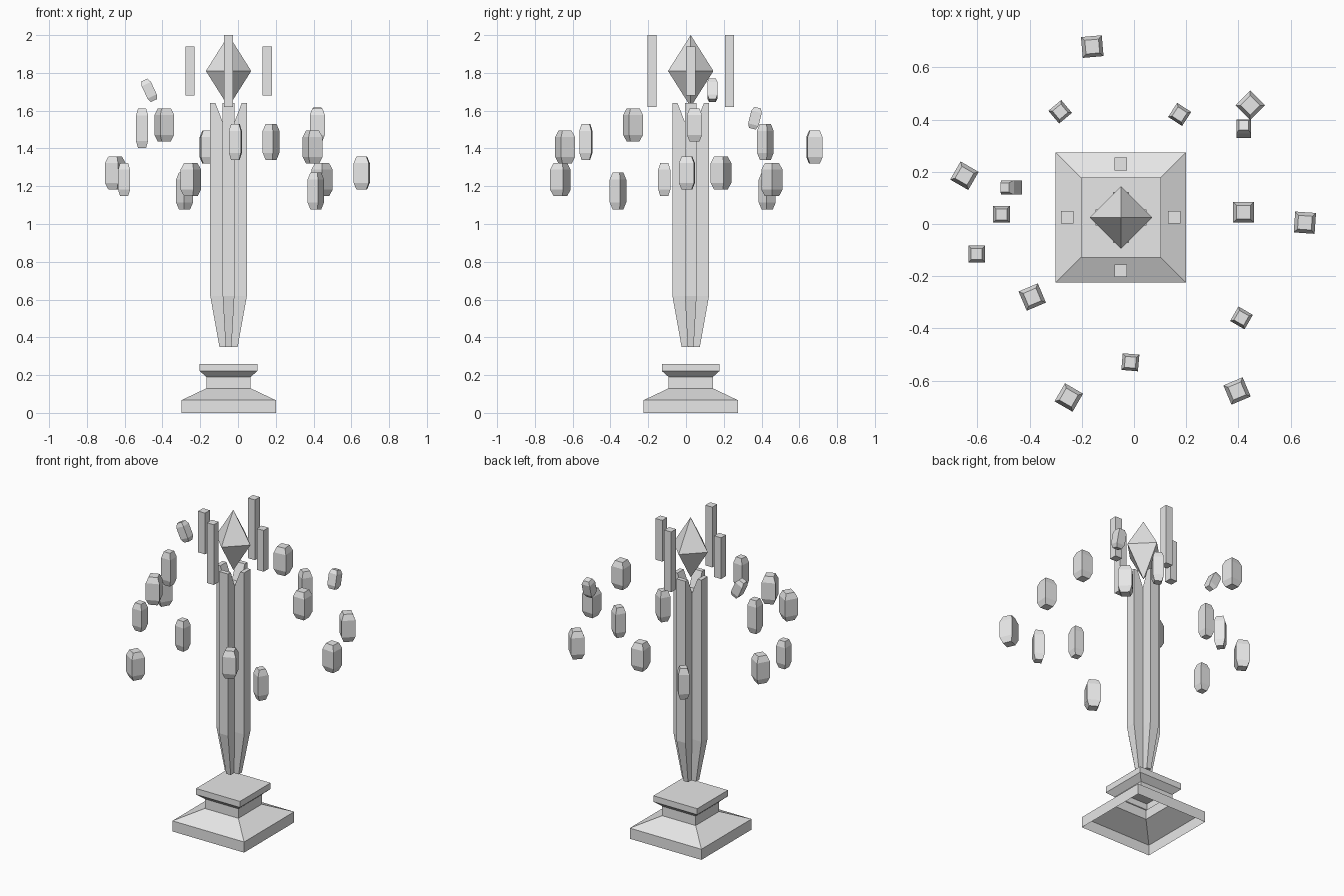
import bpy, math
from mathutils import Matrix, Vector

cube = bpy.data.objects.get("Cube")
if cube:
    bpy.data.objects.remove(cube, do_unlink=True)

stone = bpy.data.materials.new("pale_grey_stone")
stone.use_nodes = True
stone.diffuse_color = (0.8, 0.8, 0.8, 1)
stone.node_tree.nodes["Principled BSDF"].inputs["Base Color"].default_value = (0.8, 0.8, 0.8, 1)

AXIS = Vector((-0.05, 0.025, 0))  # upright centre line of the monument
SQUARE = [(-1, -1), (1, -1), (1, 1), (-1, 1)]


def make_object(name, verts, faces, matrix):
    mesh = bpy.data.meshes.new(name)
    mesh.from_pydata(verts, [], faces)
    mesh.materials.append(stone)
    obj = bpy.data.objects.new(name, mesh)
    obj.matrix_world = matrix
    bpy.context.collection.objects.link(obj)
    return obj


def loft(name, outline, profile, matrix, bottom=True, top=True):
    """Stack scaled copies of an outline; profile holds (scale, height)."""
    n = len(outline)
    verts = [(x * s, y * s, z) for s, z in profile for x, y in outline]
    faces = []
    for k in range(len(profile) - 1):
        for i in range(n):
            j = (i + 1) % n
            faces.append((k * n + i, k * n + j, (k + 1) * n + j, (k + 1) * n + i))
    if bottom:
        faces.append(tuple(reversed(range(n))))
    if top:
        faces.append(tuple(range(len(verts) - n, len(verts))))
    return make_object(name, verts, faces, matrix)


centre = Matrix.Translation(AXIS)

# Stepped plinth, hollow underneath
loft("plinth", SQUARE,
     [(0.25, 0), (0.25, 0.067), (0.117, 0.13), (0.117, 0.19), (0.153, 0.222), (0.153, 0.26)],
     centre, bottom=False)

# Pillar with a cross-shaped section, tapering at the foot
REACH, ARM = 0.097, 0.031
cross = []
for q in range(4):
    turn = Matrix.Rotation(q * math.pi / 2, 2)
    for p in ((ARM, -ARM), (REACH, -ARM), (REACH, ARM)):
        cross.append(tuple(turn @ Vector(p)))
loft("pillar", cross, [(0.5, 0.35), (1, 0.62), (1, 1.54)], centre)

# Prongs on the pillar top, and bars floating round the gem
prong = [(ARM, 1.54), (REACH, 1.54), (REACH, 1.64), (0.07, 1.64)]
prong_verts = [(x, side * ARM, z) for side in (-1, 1) for x, z in prong]
prong_faces = [(0, 1, 2, 3), (7, 6, 5, 4), (1, 5, 6, 2), (2, 6, 7, 3), (3, 7, 4, 0)]
for q, place in enumerate(("left", "back", "right", "front")):
    turn = centre @ Matrix.Rotation(q * math.pi / 2, 4, "Z")
    make_object(f"prong_{place}", prong_verts, prong_faces, turn)
    half = 0.19 if q % 2 else 0.13
    loft(f"bar_{place}", SQUARE, [(0.024, 1.81 - half), (0.024, 1.81 + half)],
         turn @ Matrix.Translation((0.205, 0, 0)))

# Eight-sided gem
gem_verts = [(0.12, 0, 1.81), (0, 0.12, 1.81), (-0.12, 0, 1.81), (0, -0.12, 1.81),
             (0, 0, 2), (0, 0, 1.62)]
gem_faces = [f for i in range(4) for f in ((i, (i + 1) % 4, 4), ((i + 1) % 4, i, 5))]
make_object("gem", gem_verts, gem_faces, centre)


def crystal(name, x, y, z, half_width, height, spin=0, tilt_x=0, tilt_y=0):
    h, c = height / 2, min(0.037, height * 0.2)
    matrix = Matrix.Translation((x, y, z))
    for angle, axis in ((tilt_x, "X"), (tilt_y, "Y"), (spin, "Z")):
        matrix = matrix @ Matrix.Rotation(math.radians(angle), 4, axis)
    loft(name, SQUARE, [(half_width * 0.66, -h), (half_width, c - h),
                        (half_width, h - c), (half_width * 0.66, h)], matrix)


# Wide floating crystals: x, y, middle height, spin
wide = [(-0.16, 0.68, 1.407, 5), (0.445, 0.455, 1.235, -45), (-0.65, 0.185, 1.27, -30),
        (-0.39, -0.28, 1.525, 23), (0.42, 0.045, 1.525, 0), (0.655, 0.005, 1.27, -4),
        (-0.25, -0.665, 1.235, -30), (0.395, -0.64, 1.407, 23)]
for i, (x, y, z, spin) in enumerate(wide):
    crystal(f"wide_crystal_{i + 1}", x, y, z, 0.04, 0.175, spin)

# Slim floating crystals: x, y, middle height, height, spin
slim = [(-0.283, 0.43, 1.175, 0.195, 40), (0.175, 0.42, 1.435, 0.19, -33),
        (-0.508, 0.037, 1.507, 0.21, 0), (-0.603, -0.115, 1.235, 0.175, 0),
        (0.412, -0.36, 1.175, 0.195, -30), (-0.014, -0.53, 1.435, 0.19, -5)]
for i, (x, y, z, height, spin) in enumerate(slim):
    crystal(f"slim_crystal_{i + 1}", x, y, z, 0.032, height, spin)

# Two small leaning crystals
crystal("leaning_crystal_left", 0.42, 0.365, 1.56, 0.028, 0.115, tilt_x=-14)
crystal("leaning_crystal_right", -0.47, 0.14, 1.708, 0.027, 0.12, tilt_y=-25)
